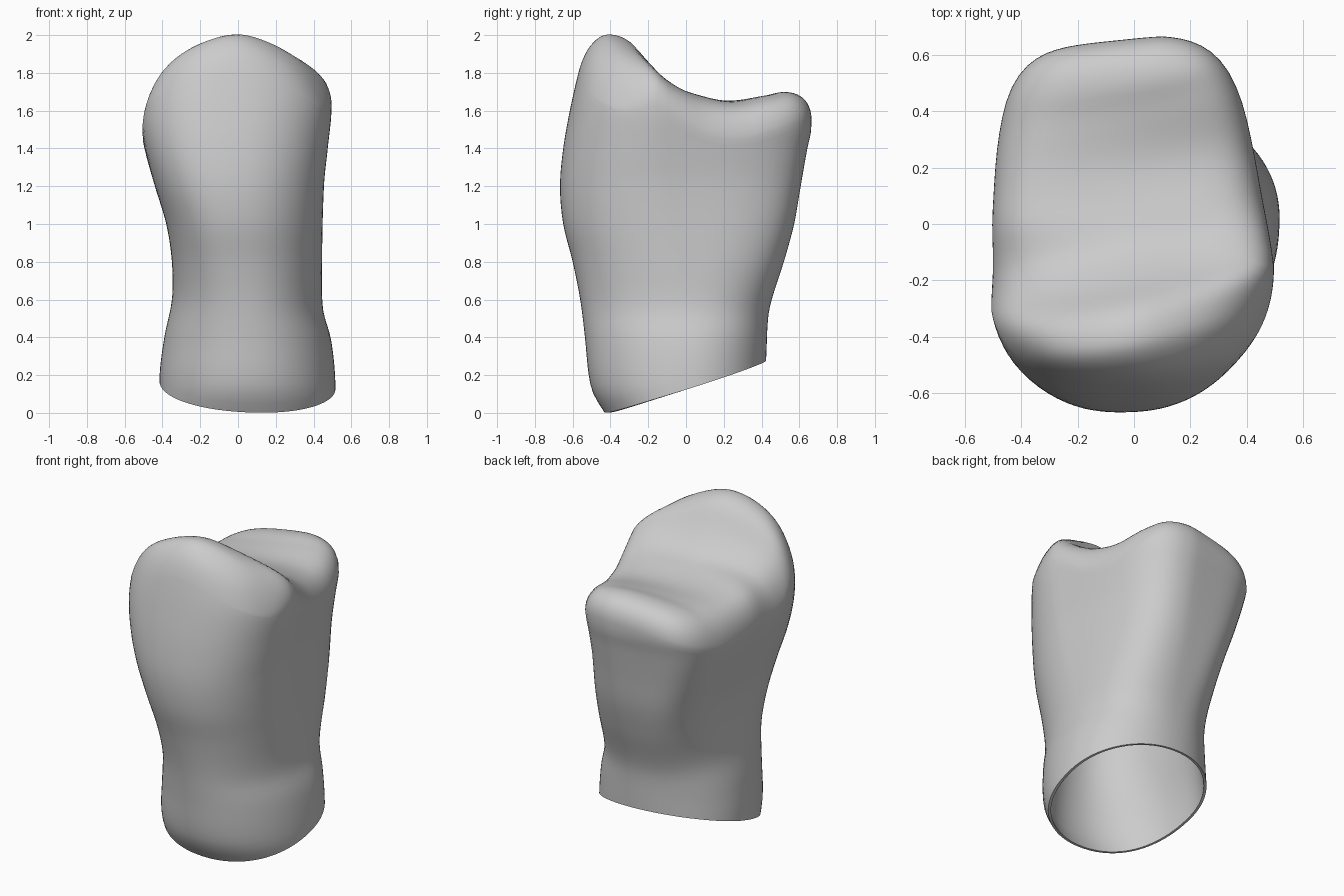
import bpy, bmesh, math

cube = bpy.data.objects.get("Cube")
if cube:
    bpy.data.objects.remove(cube)

SIDES, WALL, CAP, INNER = 96, 36, 24, 18

# Side profiles of the crown as (height, position)
X_MIN = [(0, -.41), (.2, -.415), (.4, -.39), (.6, -.35), (.8, -.35), (1, -.38),
         (1.2, -.44), (1.4, -.495), (1.55, -.517), (1.7, -.5), (1.85, -.42)]
X_MAX = [(0, .5), (.1, .515), (.25, .51), (.4, .49), (.55, .45), (.8, .445),
         (1.2, .455), (1.4, .475), (1.6, .495), (1.7, .485), (1.85, .41)]
Y_MIN = [(0, -.43), (.1, -.49), (.2, -.515), (.4, -.535), (.6, -.56), (.8, -.6),
         (1, -.65), (1.2, -.667), (1.4, -.65), (1.6, -.615), (1.8, -.57), (1.9, -.54)]
Y_MAX = [(0, .41), (.3, .425), (.5, .435), (.6, .455), (.8, .52), (1, .575),
         (1.2, .61), (1.4, .645), (1.5, .665), (1.8, .665)]
# Biting surface from the front cusp, through the valley, to the back ridge
BITE = [(-.75, 1.98), (-.5, 2.0), (-.41, 2.01), (-.3, 1.965), (-.2, 1.835), (-.1, 1.74),
        (0, 1.695), (.2, 1.655), (.4, 1.69), (.5, 1.725), (.7, 1.77)]


def smooth(lo, hi, v):
    t = max(0, min(1, (v - lo) / (hi - lo)))
    return t * t * (3 - 2 * t)


def curve(points, v):
    """Smooth curve through the points (cubic Hermite)."""
    v = max(points[0][0], min(points[-1][0], v))
    i = 0
    while i < len(points) - 2 and v > points[i + 1][0]:
        i += 1

    def slope(k):
        a, b = points[max(k - 1, 0)], points[min(k + 1, len(points) - 1)]
        return (b[1] - a[1]) / (b[0] - a[0])
    (x0, y0), (x1, y1) = points[i], points[i + 1]
    h = x1 - x0
    t = (v - x0) / h
    return (y0 * (1 + 2 * t) * (1 - t) ** 2 + slope(i) * h * t * (1 - t) ** 2
            + y1 * t * t * (3 - 2 * t) + slope(i + 1) * h * t * t * (t - 1))


def centre(z):
    w = smooth(.3, 1.4, z)
    return .05 - .1 * w, .02 - .17 * w


def outline(a, z):
    """Point on the cross-section: round in front, squarer at the back higher up."""
    w = smooth(.3, 1.4, z)
    cx, cy = centre(z)
    c, s = math.cos(a), math.sin(a)
    if s > 0:
        n = 2.1 + 2 * w
    else:
        n = 2.1 + (.45 if c < 0 else .15) * w
    rx = curve(X_MAX, z) - cx if c > 0 else cx - curve(X_MIN, z)
    ry = curve(Y_MAX, z) - cy if s > 0 else cy - curve(Y_MIN, z)
    r = (abs(c) ** n + abs(s) ** n) ** (-1 / n)
    x, y = cx + rx * c * r, cy + ry * s * r
    if y > cy:
        back = (y - cy) / ry
        if x > cx:
            x -= .12 * w * (y - cy) * (x - cx) / rx
        y -= .1 * w * max(0, .1 - x) * back
    return x, y


def bite(x, y):
    front = 1 - smooth(-.35, .05, y)
    back = smooth(.1, .5, y)
    cusp = .28 * (math.hypot(x, .1) - .1) + .4 * x * x + .05 * x
    return (curve(BITE, y - .2 * x - .2 * x * x) - front * cusp
            - .15 * (1 - front) * x * x + back * (.12 * x - .015))


def rim(x, y):
    return max(0, .133 + .31 * y + .1 * y * y - .05 * x + .06 * x * x)


def add_ring(bm, points):
    return [bm.verts.new(p) for p in points]


def bridge(bm, lower, upper):
    for i in range(SIDES):
        j = (i + 1) % SIDES
        bm.faces.new((lower[i], lower[j], upper[j], upper[i]))


def close(bm, ring, point):
    tip = bm.verts.new(point)
    for i in range(SIDES):
        bm.faces.new((ring[i], ring[(i + 1) % SIDES], tip))


angles = [2 * math.pi * i / SIDES for i in range(SIDES)]
bottoms = [rim(*outline(a, .1)) for a in angles]
tops = []
for a in angles:
    x, y = outline(a, 1.6)
    tops.append(bite(x, y) - .2 + .02 * (1 - smooth(-.6, -.2, y)))

bm = bmesh.new()
rings = []


# Inner cavity, from its roof down to the rim
def cavity_ring(t):
    points = []
    size = (.965 - .25 * t) * math.sqrt(max(0, 1 - t ** 8))
    for a, low in zip(angles, bottoms):
        z = low + (1.3 - low) * t
        x, y = outline(a, min(z, .6))
        cx, cy = centre(.3)
        points.append((cx + (x - cx) * size, cy + (y - cy) * size, z))
    return points


for k in range(INNER, 0, -1):
    t = math.sin(math.pi / 2 * (k - 1) / INNER)
    rings.append(add_ring(bm, cavity_ring(t)))
cavity_roof = rings[0]

# Outer wall
for k in range(WALL + 1):
    points = []
    for a, low, high in zip(angles, bottoms, tops):
        z = low + (high - low) * k / WALL
        points.append((*outline(a, z), z))
    rings.append(add_ring(bm, points))
edge = points

# Shoulder and biting surface: leaning in front, rounded elsewhere
cx, cy = -.04, -.02
for k in range(1, CAP):
    s = math.cos(math.pi / 2 * k / CAP)
    points = []
    for ex, ey, ez in edge:
        x, y = cx + (ex - cx) * s, cy + (ey - cy) * s
        lean = 1 - smooth(-.5, -.15, ey)
        fall = lean * s ** 10 + (1 - lean) * (1 - math.sqrt(1 - s ** 7))
        points.append((x, y, bite(x, y) - (bite(ex, ey) - ez) * fall))
    rings.append(add_ring(bm, points))

for lower, upper in zip(rings, rings[1:]):
    bridge(bm, lower, upper)
close(bm, rings[-1], (cx, cy, bite(cx, cy)))
close(bm, cavity_roof[::-1], (*centre(.3), 1.3))
bmesh.ops.recalc_face_normals(bm, faces=bm.faces)

mesh = bpy.data.meshes.new("tooth_crown")
bm.to_mesh(mesh)
bm.free()
crown = bpy.data.objects.new("tooth_crown", mesh)
bpy.context.collection.objects.link(crown)

# Plain grey material
grey = bpy.data.materials.new("plain_grey")
grey.use_nodes = True
colour = (.6, .6, .6, 1)
grey.diffuse_color = colour
grey.node_tree.nodes["Principled BSDF"].inputs["Base Color"].default_value = colour
mesh.materials.append(grey)

bpy.context.view_layer.objects.active = crown
crown.select_set(True)
bpy.ops.object.shade_smooth_by_angle(angle=math.radians(50))
